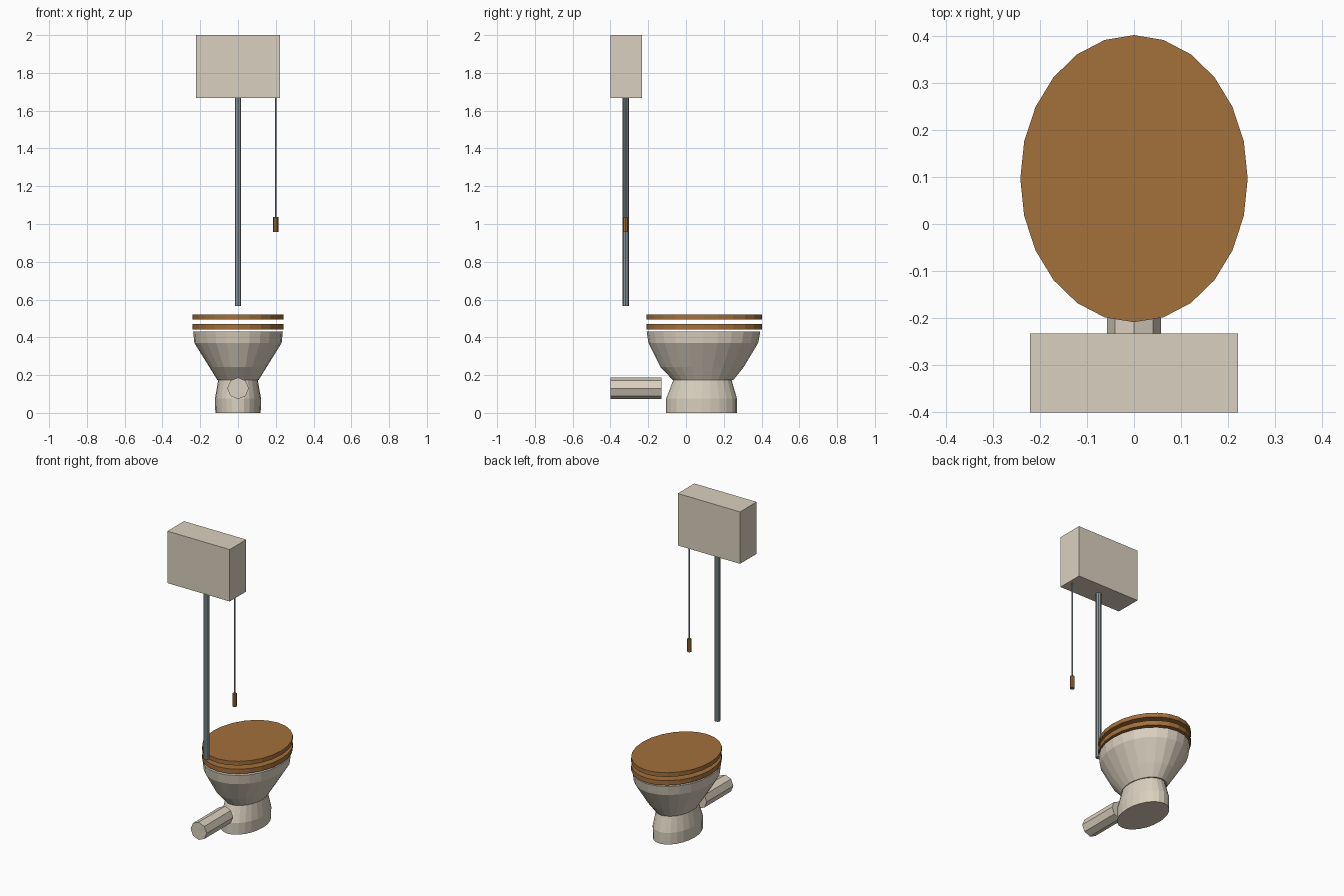
import bpy, bmesh, math
from mathutils import Matrix

if "Cube" in bpy.data.objects:
    bpy.data.objects.remove(bpy.data.objects["Cube"])


def material(name, rgb):
    m = bpy.data.materials.new(name)
    m.diffuse_color = (*rgb, 1)
    m.use_nodes = True
    m.node_tree.nodes["Principled BSDF"].inputs["Base Color"].default_value = m.diffuse_color
    return m


CERAMIC = material("ceramic", (0.70, 0.63, 0.52))
WOOD = material("wood", (0.37, 0.162, 0.043))
METAL = material("metal", (0.26, 0.32, 0.33))


def finish(name, bm, mat):
    bmesh.ops.recalc_face_normals(bm, faces=bm.faces)
    me = bpy.data.meshes.new(name)
    bm.to_mesh(me)
    bm.free()
    me.materials.append(mat)
    ob = bpy.data.objects.new(name, me)
    bpy.context.collection.objects.link(ob)
    return ob


def loft(name, rings, mat, sides=24, closed=False):
    """Skin elliptical rings given as (z, half width, back y, front y)."""
    bm = bmesh.new()
    loops = []
    for z, rx, y0, y1 in rings:
        loops.append([bm.verts.new((rx * math.cos(i * math.tau / sides),
                                    (y0 + y1) / 2 + (y1 - y0) / 2 * math.sin(i * math.tau / sides), z))
                      for i in range(sides)])
    pairs = list(zip(loops, loops[1:]))
    if closed:
        pairs.append((loops[-1], loops[0]))
    for a, b in pairs:
        for i in range(sides):
            j = (i + 1) % sides
            bm.faces.new((a[i], a[j], b[j], b[i]))
    if not closed:
        bm.faces.new(loops[0])
        bm.faces.new(loops[-1])
    return finish(name, bm, mat)


def rod(name, x, y, z0, z1, r, mat, sides=8):
    bm = bmesh.new()
    bmesh.ops.create_cone(bm, cap_ends=True, segments=sides, radius1=r, radius2=r, depth=z1 - z0,
                          matrix=Matrix.Translation((x, y, (z0 + z1) / 2)))
    return finish(name, bm, mat)


# Pedestal foot
loft("pedestal", [(0, 0.12, -0.105, 0.27), (0.075, 0.122, -0.105, 0.27),
                  (0.178, 0.104, -0.066, 0.24)], CERAMIC)

# Bowl: outer wall, rim, then inner hollow
loft("bowl", [(0.174, 0.109, -0.07, 0.251), (0.243, 0.152, -0.135, 0.306),
              (0.37, 0.231, -0.199, 0.382), (0.43, 0.237, -0.208, 0.393),
              (0.43, 0.185, -0.155, 0.34), (0.36, 0.175, -0.14, 0.32),
              (0.22, 0.075, -0.03, 0.21)], CERAMIC)

# Seat ring and closed lid
loft("seat", [(0.441, 0.242, -0.209, 0.402), (0.471, 0.242, -0.209, 0.402),
              (0.471, 0.165, -0.125, 0.315), (0.441, 0.165, -0.125, 0.315)], WOOD, closed=True)
loft("lid", [(0.495, 0.242, -0.209, 0.402), (0.522, 0.242, -0.209, 0.402)], WOOD)

# Waste outlet pointing backwards to the wall
bm = bmesh.new()
bmesh.ops.create_cone(bm, cap_ends=True, segments=8, radius1=0.057, radius2=0.057, depth=0.27,
                      matrix=Matrix.Translation((0, -0.265, 0.13)) @ Matrix.Rotation(math.pi / 2, 4, 'X'))
finish("waste_outlet", bm, CERAMIC)

# High cistern
bm = bmesh.new()
bmesh.ops.create_cube(bm, size=1, matrix=Matrix.Translation((0, -0.317, 1.833))
                      @ Matrix.Diagonal((0.443, 0.168, 0.334, 1)))
finish("cistern", bm, CERAMIC)

# Flush pipe, pull chain and handle
rod("flush_pipe", 0, -0.32, 0.565, 1.67, 0.017, METAL)
rod("pull_chain", 0.2, -0.32, 1.03, 1.67, 0.005, METAL, 6)
rod("pull_handle", 0.2, -0.32, 0.957, 1.038, 0.014, WOOD)
